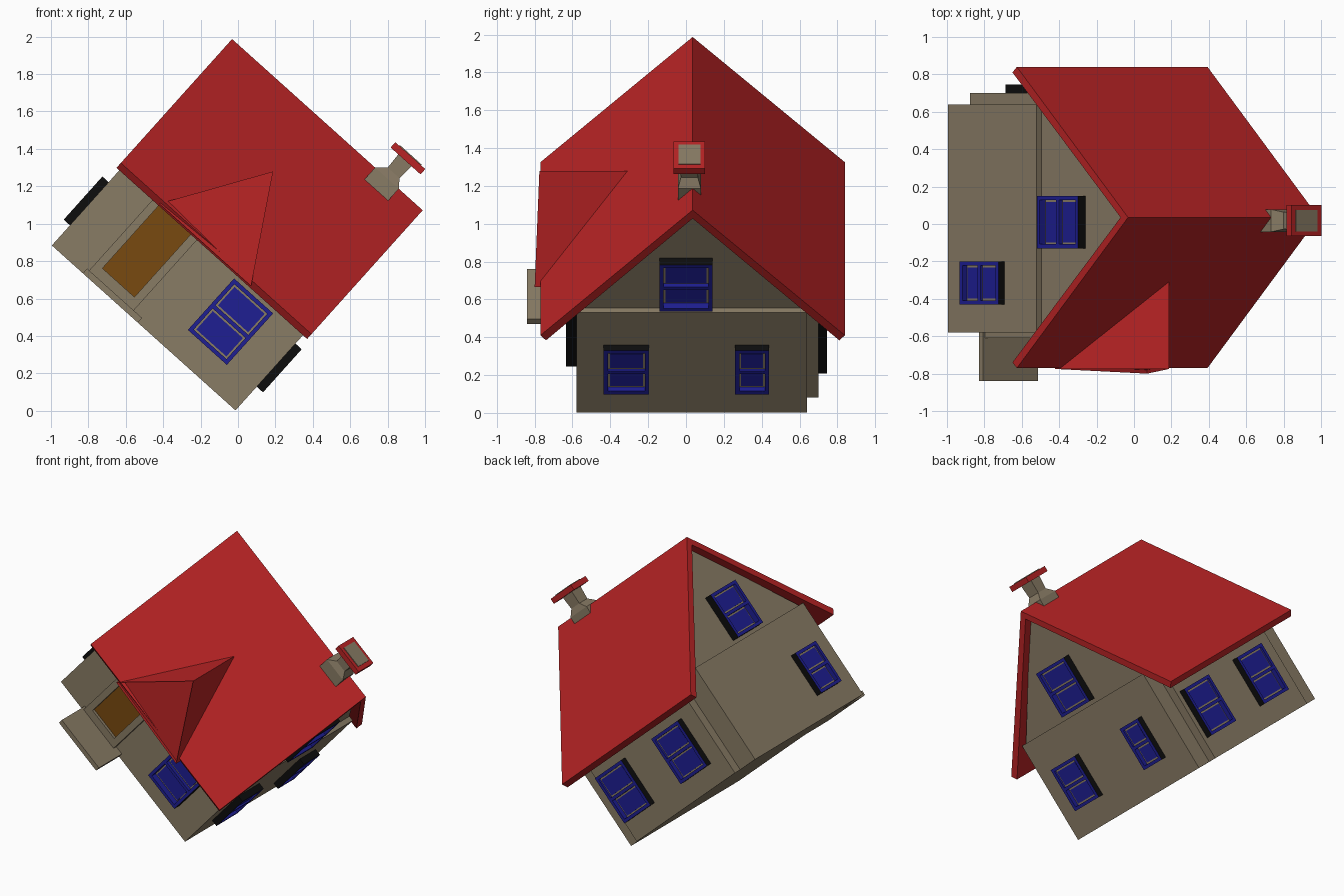
import bpy, bmesh, math
from mathutils import Matrix, Vector

if "Cube" in bpy.data.objects:
    bpy.data.objects.remove(bpy.data.objects["Cube"])

# House is built in its own upright frame (u = length, y = depth, w = height), then tipped about y
C, S = 0.744, 0.668
TILT = Matrix(((C, 0, S, 0), (0, 1, 0, 0), (-S, 0, C, -0.01), (0, 0, 0, 1)))


def mat(name, rgb):
    m = bpy.data.materials.new(name)
    m.diffuse_color = (*rgb, 1)
    m.use_nodes = True
    m.node_tree.nodes["Principled BSDF"].inputs["Base Color"].default_value = m.diffuse_color
    return m


RED = mat("roof red", (0.48, 0.017, 0.018))
BEIGE = mat("wall beige", (0.25, 0.20, 0.13))
BLUE = mat("window blue", (0.013, 0.013, 0.29))
BROWN = mat("door brown", (0.19, 0.068, 0.005))
BLACK = mat("black", (0.004, 0.004, 0.004))


def finish(name, bm, mats, frame=Matrix.Identity(4)):
    bmesh.ops.recalc_face_normals(bm, faces=bm.faces)
    bm.transform(TILT @ frame)
    me = bpy.data.meshes.new(name)
    bm.to_mesh(me)
    bm.free()
    for m in mats:
        me.materials.append(m)
    ob = bpy.data.objects.new(name, me)
    bpy.context.collection.objects.link(ob)
    return ob


def add_box(bm, lo, hi, mi=0):
    lo, hi = Vector(lo), Vector(hi)
    size = hi - lo
    m = Matrix.Translation((lo + hi) / 2) @ Matrix.Diagonal((*size, 1))
    vs = bmesh.ops.create_cube(bm, size=1, matrix=m)["verts"]
    faces = {f for v in vs for f in v.link_faces}
    for f in faces:
        f.material_index = mi
    return faces


def box(name, lo, hi, m):
    bm = bmesh.new()
    add_box(bm, lo, hi)
    return finish(name, bm, [m])


def prism(name, pts, vec, m):
    bm = bmesh.new()
    f = bm.faces.new([bm.verts.new(p) for p in pts])
    r = bmesh.ops.extrude_face_region(bm, geom=[f])
    bmesh.ops.translate(bm, vec=vec, verts=[v for v in r["geom"] if isinstance(v, bmesh.types.BMVert)])
    return finish(name, bm, [m])


def loft(name, rings, m):
    # stacked rectangles: (u0, u1, y0, y1, w)
    bm = bmesh.new()
    loops = [[bm.verts.new(p) for p in ((a, c, w), (b, c, w), (b, d, w), (a, d, w))]
             for a, b, c, d, w in rings]
    for p, q in zip(loops, loops[1:]):
        for i in range(4):
            bm.faces.new((p[i], p[(i + 1) % 4], q[(i + 1) % 4], q[i]))
    bm.faces.new(loops[0])
    bm.faces.new(loops[-1])
    return finish(name, bm, [m])


def window(name, pos, side, out, W, H, D=0.045):
    # frame bars with black outer sides, and two sashes; the upper one stands further out
    bm = bmesh.new()
    a, b, t = W / 2, H / 2, 0.022
    for lo, hi in (((-a, -b), (-a + t, b)), ((a - t, -b), (a, b)),
                   ((-a, -b), (a, -b + t)), ((-a, b - t), (a, b)), ((-a, -t / 2), (a, t / 2))):
        for f in add_box(bm, (*lo, 0), (*hi, D)):
            c = f.calc_center_median()
            if abs(abs(c.x) - a) < 1e-4 or abs(abs(c.y) - b) < 1e-4:
                f.material_index = 1
    for y0, y1, d in ((t / 2, b - t, 0.03), (-b + t, -t / 2, 0.012)):
        add_box(bm, (-a + t, y0, 0), (a - t, y1, d), 2)
        add_box(bm, (-a + t + 0.01, y0 + 0.01, 0), (a - t - 0.01, y1 - 0.01, d + 0.005), 0)
    s, n, up = Vector(side), Vector(out), Vector((0, 0, 1))
    frame = Matrix((s, up, n)).transposed().to_4x4()
    frame.translation = pos
    finish(name, bm, [BLUE, BLACK, BEIGE], frame)


U0, U1, YC = -1.338, -0.018, 0.035

# Walls, recessed gables and the projecting back bay
box("walls", (U0, -0.58, 0), (U1, 0.64, 0.71), BEIGE)
prism("gables", [(U0 + 0.035, -0.58, 0.70), (U0 + 0.035, 0.645, 0.70), (U0 + 0.035, YC, 1.42)],
      (U1 - U0 - 0.07, 0, 0), BEIGE)
box("back_bay", (-1.18, 0.6, 0), (-0.135, 0.70, 0.62), BEIGE)

# Roof: bent slab along the ridge
profile = [(-0.805, 0.575), (0, 1.465), (0.805, 0.575), (0.775, 0.54), (0, 1.405), (-0.775, 0.54)]
prism("roof", [(-1.358, YC + y, w) for y, w in profile], (1.37, 0, 0), RED)

# Front dormer: leaning triangular front with sunken panel, ridge running back into the roof
bm = bmesh.new()
L, R, A, LB, RB, AB = [bm.verts.new(p) for p in (
    (-1.06, -0.775, 0.55), (-0.40, -0.80, 0.55), (-0.722, -0.775, 1.085),
    (-1.06, -0.70, 0.55), (-0.40, -0.70, 0.55), (-0.722, -0.30, 1.085))]
front = bm.faces.new((L, R, A))
for q in ((L, A, AB, LB), (R, RB, AB, A), (L, LB, RB, R), (LB, AB, RB)):
    bm.faces.new(q)
bmesh.ops.inset_region(bm, faces=[front], thickness=0.035, use_even_offset=True)
bmesh.ops.translate(bm, vec=(0, 0.02, 0), verts=front.verts)
finish("dormer", bm, [RED])

# Chimney with flared foot, red cap and dark flue
Y = 0.018
loft("chimney_stack", [(-0.33, -0.16, Y - 0.06, Y + 0.06, 1.33), (-0.33, -0.16, Y - 0.06, Y + 0.06, 1.465),
                       (-0.28, -0.195, Y - 0.045, Y + 0.045, 1.51),
                       (-0.285, -0.19, Y - 0.05, Y + 0.05, 1.61)], BEIGE)
box("chimney_cap", (-0.34, Y - 0.083, 1.60), (-0.125, Y + 0.083, 1.638), RED)
box("chimney_top", (-0.31, Y - 0.058, 1.63), (-0.155, Y + 0.058, 1.643), BEIGE)

# Stoop, door surround and door
box("stoop", (-1.115, -0.84, 0), (-0.72, -0.57, 0.034), BEIGE)
for u in (-1.10, -0.825):
    box("door_post", (u, -0.61, 0.03), (u + 0.045, -0.57, 0.62), BEIGE)
box("door_sill", (-1.10, -0.61, 0.03), (-0.78, -0.57, 0.09), BEIGE)
box("door_lintel", (-1.10, -0.61, 0.58), (-0.78, -0.57, 0.63), BEIGE)
box("door", (-1.055, -0.59, 0.09), (-0.825, -0.57, 0.58), BROWN)
box("door_panel", (-0.95, -0.597, 0.41), (-0.85, -0.58, 0.51), BROWN)

# Windows
X, YD = (1, 0, 0), (0, 1, 0)
window("front_window", (-0.355, -0.58, 0.335), X, (0, -1, 0), 0.28, 0.37, 0.055)
for u in (-0.91, -0.31):
    window("back_window", (u, 0.70, 0.315), (-1, 0, 0), YD, 0.28, 0.35)
window("right_window_large", (U1, -0.315, 0.325), YD, X, 0.24, 0.31)
window("right_window_small", (U1, 0.35, 0.325), YD, X, 0.18, 0.31)
window("left_window", (U0, -0.315, 0.30), (0, -1, 0), (-1, 0, 0), 0.23, 0.31)
window("right_gable_window", (U1 - 0.035, 0.0, 0.90), YD, X, 0.28, 0.33, 0.055)
window("left_gable_window", (U0 + 0.035, 0.01, 0.90), (0, -1, 0), (-1, 0, 0), 0.28, 0.33, 0.055)
